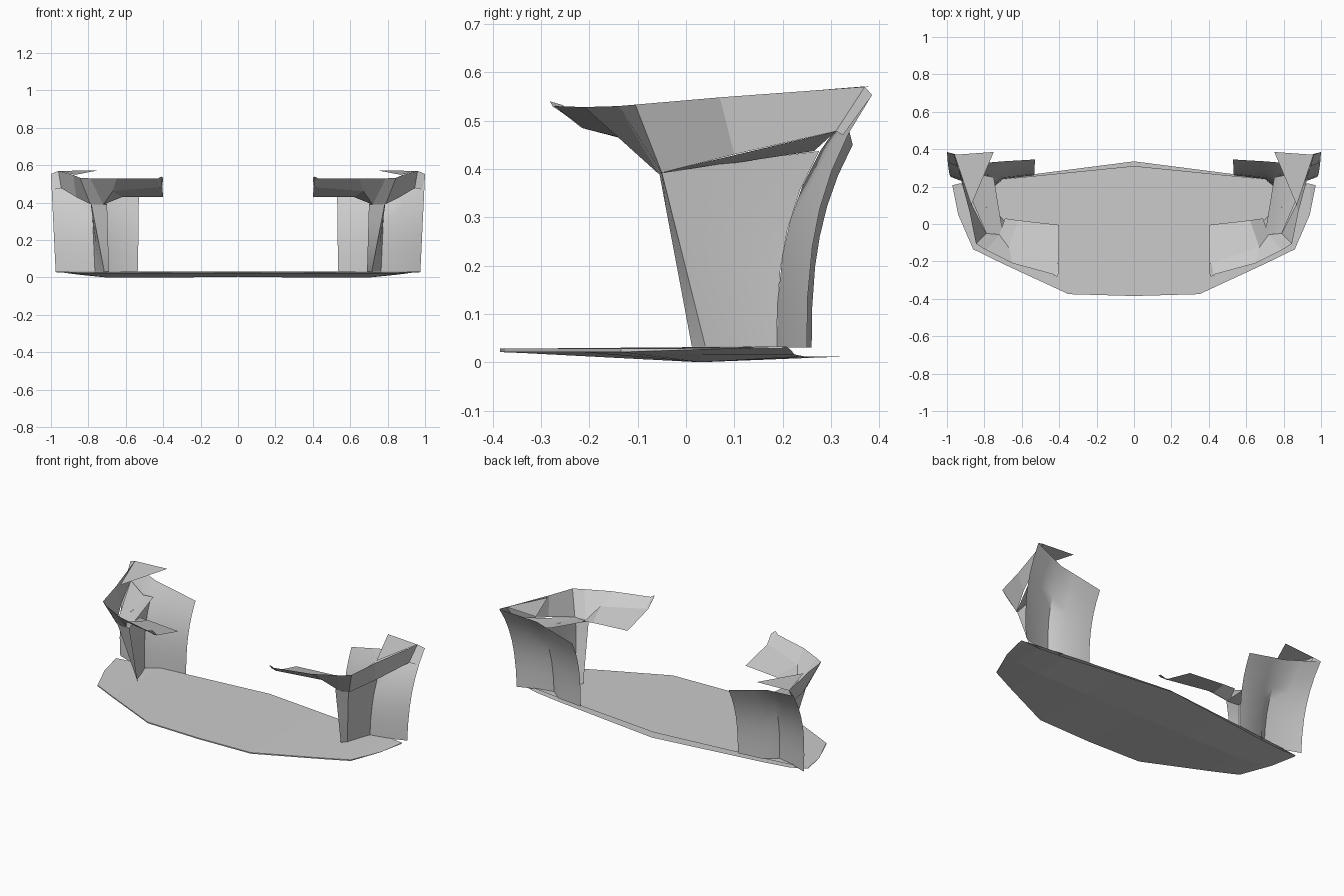
import bpy

if "Cube" in bpy.data.objects:
    bpy.data.objects.remove(bpy.data.objects["Cube"])


def sheet(name, rows, smooth=True):
    """Loft a grid of points (right half) and mirror it across x = 0."""
    n = len(rows[0])
    verts = [p for r in rows for p in r]
    faces = [(i * n + j, i * n + j + 1, (i + 1) * n + j + 1, (i + 1) * n + j)
             for i in range(len(rows) - 1) for j in range(n - 1)]
    me = bpy.data.meshes.new(name)
    me.from_pydata(verts, [], faces)
    me.update()
    ob = bpy.data.objects.new(name, me)
    bpy.context.collection.objects.link(ob)
    m = ob.modifiers.new("Mirror", 'MIRROR')
    m.merge_threshold = 0.002
    bpy.context.view_layer.objects.active = ob
    ob.select_set(True)
    if smooth:
        bpy.ops.object.shade_smooth_by_angle(angle=0.6)
    ob.select_set(False)
    return ob


def lerp(a, b, t):
    return tuple(p + (q - p) * t for p, q in zip(a, b))


# Main plate: thin section, open at the rear (x, front y, top rear y, lower rear y, low z)
stations = [(0, -.385, .31, .335, .004), (.35, -.375, .275, .29, 0), (.70, -.213, .24, .245, 0),
            (.86, -.135, .22, .225, .016), (.94, .05, .21, .215, .027), (.97, .20, .205, .207, .033)]
sheet("main_plate", [[(x, yb, max(.012, low)), (x, max(.03, yf + .002), low),
                      (x, yf, .021 if low < .02 else low), (x, yf, .028), (x, yt, .033)]
                     for x, yf, yt, yb, low in stations], smooth=False)

# Rear panel: upright sheet curling backwards towards the top (x base, x top, y base, y top, z top)
cols = [(.535, .53, .26, .345, .45), (.70, .70, .24, .335, .49), (.765, .785, .188, .328, .51),
        (.87, .89, .21, .355, .53), (.975, 1.0, .25, .385, .553)]
sheet("rear_panel", [[(xb + (xt - xb) * t, yb + (yt - yb) * t ** 2.7, .03 + (zt - .03) * t)
                      for t in (0, .2, .4, .55, .7, .85, 1)] for xb, xt, yb, yt, zt in cols])

# Side blade: upright standing on the plate, leaning forward at the top, rear edge hugging the panel
base = [(.69, .012, .033), (.715, .04, .033), (.74, .12, .033), (.765, .188, .033)]
top = [(.70, -.055, .39), (.785, -.05, .392), (.79, .09, .413), (.783, .275, .437)]
blade = []
for k in (0, .2, .4, .6, .8, 1):
    row = [lerp(b, t, k) for b, t in zip(base, top)]
    row[3] = (row[3][0], .188 + .14 * (.84 * k) ** 2.7, row[3][2])
    blade.append(row)
sheet("side_blade", blade)

# Rolled trough under the arm wall
trough_front = [(.70, -.055, .39), (.75, -.055, .389), (.79, -.05, .393)]
trough_rear = [(.75, .25, .45), (.83, .265, .437), (.945, .31, .478)]
sheet("trough", [[lerp(a, b, k) for a, b in zip(trough_front, trough_rear)] for k in (0, .5, 1)])

# Arm wall: sloping band from the rear corner, round the bend, to the inner tip
sheet("arm_wall", [
    [(.945, .31, .478), (.96, .37, .57)],
    [(.865, .10, .43), (.88, .07, .548)],
    [(.79, -.05, .392), (.845, -.105, .533)],
    [(.72, -.057, .39), (.79, -.14, .53)],
    [(.67, -.125, .462), (.65, -.21, .528)],
    [(.405, -.213, .484), (.41, -.275, .53)]], smooth=False)

# Arm floor: inner shelf that drops towards the back
sheet("arm_floor", [
    [(.40, -.005, .43), (.405, -.213, .484)],
    [(.62, .02, .43), (.67, -.125, .462)],
    [(.69, .03, .425), (.72, -.057, .39)]], smooth=False)

# Upturned lip at the inner end of the arm
sheet("tip_lip", [[(.42, -.215, .484), (.405, -.21, .487)],
                  [(.425, -.26, .52), (.40, -.255, .532)],
                  [(.43, -.275, .528), (.41, -.282, .54)]], smooth=False)

# Top flap: triangle folded inward above the rear panel
flap = bpy.data.meshes.new("top_flap")
flap.from_pydata([(.75, .385, .572), (.96, .37, .57), (.87, .10, .549)], [], [(0, 1, 2)])
ob = bpy.data.objects.new("top_flap", flap)
bpy.context.collection.objects.link(ob)
ob.modifiers.new("Mirror", 'MIRROR')

# Corner gusset joining arm wall to rear panel
sheet("corner_gusset", [[(.945, .31, .478), (.96, .37, .57)],
                        [(.985, .325, .47), (1.0, .385, .553)]], smooth=False)
